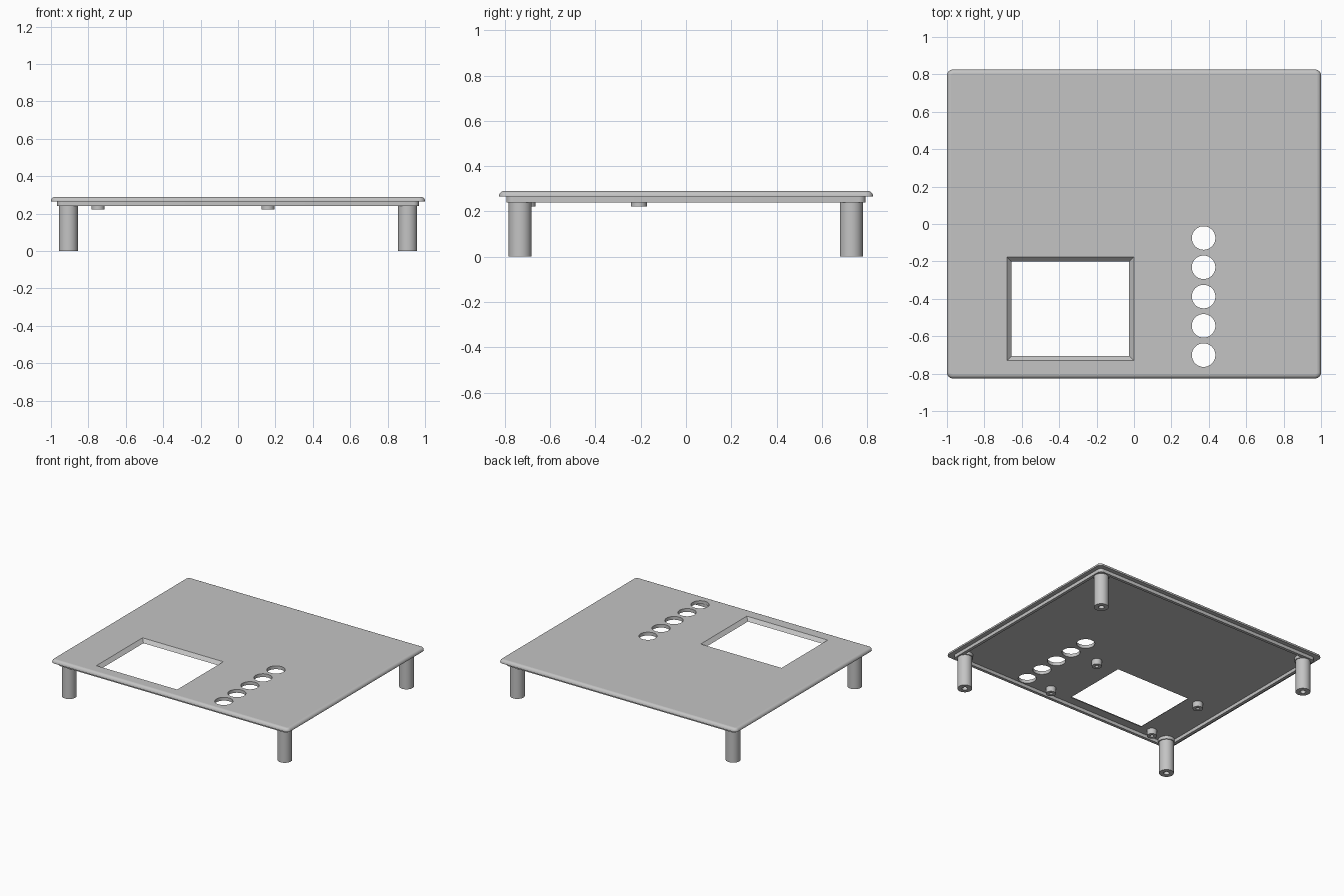
import bpy
import bmesh
from math import sin, cos, pi

if "Cube" in bpy.data.objects:
    bpy.data.objects.remove(bpy.data.objects["Cube"])

TOP, CEILING, RIM_Z = 0.29, 0.265, 0.24
HALF_X, HALF_Y = 1.0, 0.826

grey = bpy.data.materials.new("light_grey")
grey.use_nodes = True
COLOUR = (0.55, 0.55, 0.55, 1)
grey.diffuse_color = COLOUR
grey.node_tree.nodes["Principled BSDF"].inputs["Base Color"].default_value = COLOUR


def loft(name, rings):
    """Join equal-length point rings into a closed solid, capped at both ends."""
    bm = bmesh.new()
    loops = [[bm.verts.new(p) for p in ring] for ring in rings]
    n = len(loops[0])
    for a, b in zip(loops, loops[1:]):
        for i in range(n):
            j = (i + 1) % n
            bm.faces.new((a[i], a[j], b[j], b[i]))
    bm.faces.new(loops[0])
    bm.faces.new(loops[-1])
    bmesh.ops.recalc_face_normals(bm, faces=bm.faces)
    mesh = bpy.data.meshes.new(name)
    bm.to_mesh(mesh)
    bm.free()
    mesh.materials.append(grey)
    obj = bpy.data.objects.new(name, mesh)
    bpy.context.collection.objects.link(obj)
    return obj


def circle(x, y, z, r, n=40):
    return [(x + r * cos(2 * pi * i / n), y + r * sin(2 * pi * i / n), z) for i in range(n)]


def rounded_rect(inset, z, r, steps=6):
    """Rounded outline at a distance inside the plate's outer edge."""
    w, d = HALF_X - inset - r, HALF_Y - inset - r
    points = []
    for k, (sx, sy) in enumerate(((1, 1), (-1, 1), (-1, -1), (1, -1))):
        for i in range(steps + 1):
            a = (k + i / steps) * pi / 2
            points.append((sx * w + r * cos(a), sy * d + r * sin(a), z))
    return points


def rect(x0, x1, y0, y1, z):
    return [(x0, y0, z), (x1, y0, z), (x1, y1, z), (x0, y1, z)]


def activate(obj):
    bpy.ops.object.select_all(action='DESELECT')
    obj.select_set(True)
    bpy.context.view_layer.objects.active = obj


def smooth(obj):
    activate(obj)
    bpy.ops.object.shade_smooth_by_angle(angle=pi / 6)


# Cover plate: recessed underside, locating rim, flange and rounded top edge
FILLET = 0.022
rings = [rounded_rect(0.055, CEILING, 0.015),
         rounded_rect(0.055, RIM_Z, 0.015),
         rounded_rect(0.033, RIM_Z, 0.03),
         rounded_rect(0.033, CEILING, 0.03),
         rounded_rect(0, CEILING, 0.032)]
for i in range(6):
    a = i / 5 * pi / 2
    inset = FILLET * (1 - cos(a))
    rings.append(rounded_rect(inset, TOP - FILLET + FILLET * sin(a), 0.032 - inset))
plate = loft("cover_plate", rings)

# Bevelled display window and a column of button holes
E = 0.01
cutters = [loft("window_cutter", [
    rect(-0.655 + E, -0.026 - E, -0.706 + E, -0.201 - E, CEILING - E),
    rect(-0.68 - E, E, -0.731 - E, -0.176 + E, TOP + E)])]
for i in range(5):
    y = -0.075 - 0.1565 * i
    cutters.append(loft("button_cutter", [circle(0.372, y, z, 0.063) for z in (0.2, 0.35)]))
for cutter in cutters:
    cutter.hide_render = True
    cut = plate.modifiers.new("cut", 'BOOLEAN')
    cut.operation, cut.solver, cut.object = 'DIFFERENCE', 'EXACT', cutter
    activate(plate)
    bpy.ops.object.modifier_apply(modifier=cut.name)
    bpy.data.objects.remove(cutter)
smooth(plate)

# Keep the flat top crisp against its rounded border
verts = plate.data.vertices
for edge in plate.data.edges:
    if all(verts[v].co.z > TOP - 0.0005 for v in edge.vertices):
        edge.use_edge_sharp = True


# Corner posts with a screw hole below and a collar at the top
for side, sx in (("left", 1), ("right", -1)):
    for end, y in (("front", -0.733), ("back", 0.73)):
        profile = [(0.02, 0.18), (0.02, 0), (0.051, 0), (0.051, RIM_Z + 0.001),
                   (0.058, RIM_Z + 0.001), (0.058, CEILING + 0.005)]
        smooth(loft(f"{end}_{side}_post", [circle(sx * 0.907, y, z, r) for r, z in profile]))

# Short mounting bosses around the window
for side, x in (("left", 0.16), ("right", -0.748)):
    for end, y in (("front", -0.7), ("back", -0.208)):
        profile = [(0.013, 0.255), (0.013, 0.222), (0.035, 0.222), (0.035, CEILING + 0.005)]
        smooth(loft(f"{end}_{side}_boss", [circle(x, y, z, r) for r, z in profile]))
